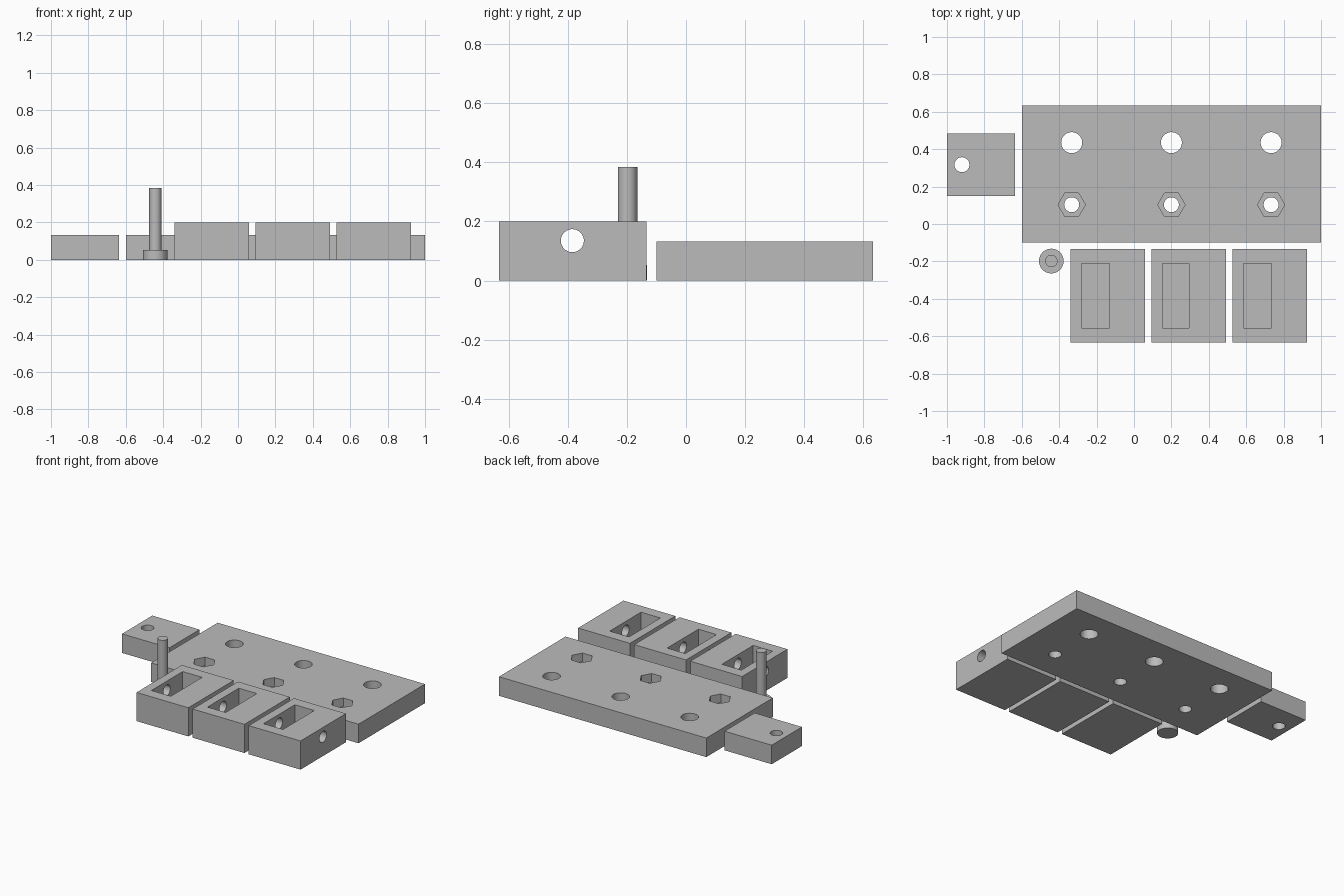
import bpy, math

if "Cube" in bpy.data.objects:
    bpy.data.objects.remove(bpy.data.objects["Cube"])

grey = bpy.data.materials.new("light grey")
grey.diffuse_color = (0.5, 0.5, 0.5, 1)
grey.use_nodes = True
grey.node_tree.nodes["Principled BSDF"].inputs["Base Color"].default_value = grey.diffuse_color


def box(name, x0, x1, y0, y1, z0, z1):
    bpy.ops.mesh.primitive_cube_add(size=1, location=((x0 + x1) / 2, (y0 + y1) / 2, (z0 + z1) / 2))
    ob = bpy.context.object
    ob.name = name
    ob.scale = (x1 - x0, y1 - y0, z1 - z0)
    bpy.ops.object.transform_apply(location=False, rotation=False, scale=True)
    ob.data.materials.append(grey)
    return ob


def rod(name, x, y, z0, z1, r, sides=48, rot=(0, 0, 0)):
    bpy.ops.mesh.primitive_cylinder_add(vertices=sides, radius=r, depth=z1 - z0,
                                        location=(x, y, (z0 + z1) / 2), rotation=rot)
    ob = bpy.context.object
    ob.name = name
    ob.data.materials.append(grey)
    return ob


def combine(ob, others, operation='DIFFERENCE'):
    """Apply each boolean in turn, then remove the helper."""
    for other in others:
        bpy.context.view_layer.objects.active = ob
        mod = ob.modifiers.new("boolean", 'BOOLEAN')
        mod.operation, mod.object, mod.solver = operation, other, 'EXACT'
        bpy.ops.object.modifier_apply(modifier=mod.name)
        bpy.data.objects.remove(other, do_unlink=True)
    bpy.ops.object.select_all(action='DESELECT')
    ob.select_set(True)
    bpy.context.view_layer.objects.active = ob
    bpy.ops.object.shade_smooth_by_angle(angle=math.radians(30))


T = 0.133   # plate thickness
H = 0.2     # block height

# Base plate: a row of plain holes and a row of holes with hexagonal nut recesses
plate = box("base_plate", -0.6, 1.0, -0.1, 0.633, 0, T)
cuts = []
for x in (-0.333, 0.2, 0.733):
    cuts.append(rod("cutter", x, 0.435, -0.1, 0.3, 0.056))
    cuts.append(rod("cutter", x, 0.103, -0.1, 0.3, 0.04))
    cuts.append(rod("cutter", x, 0.103, T - 0.06, 0.3, 0.073, 6, (0, 0, math.pi / 6)))
combine(plate, cuts)

# Small tab with one hole
tab = box("small_tab", -1.0, -0.635, 0.15, 0.483, 0, T)
combine(tab, [rod("cutter", -0.92, 0.317, -0.1, 0.3, 0.04)])

# Pocketed blocks with a cross hole running through the side walls
for i, (x, width) in enumerate(((-0.34, 0.15), (0.093, 0.14), (0.526, 0.15))):
    block = box(f"pocket_block_{i + 1}", x, x + 0.4, -0.633, -0.133, 0, H)
    pocket = box("cutter", x + 0.06, x + 0.06 + width, -0.555, -0.21, 0.067, 0.3)
    bore = rod("cutter", x + 0.2, -0.385, 0.135 - 0.3, 0.135 + 0.3, 0.039, 48, (0, math.pi / 2, 0))
    combine(block, [pocket, bore])

# Flanged pin
pin = rod("flanged_pin", -0.442, -0.198, 0, 0.052, 0.066)
combine(pin, [rod("shaft", -0.442, -0.198, 0.02, 0.385, 0.033)], 'UNION')
